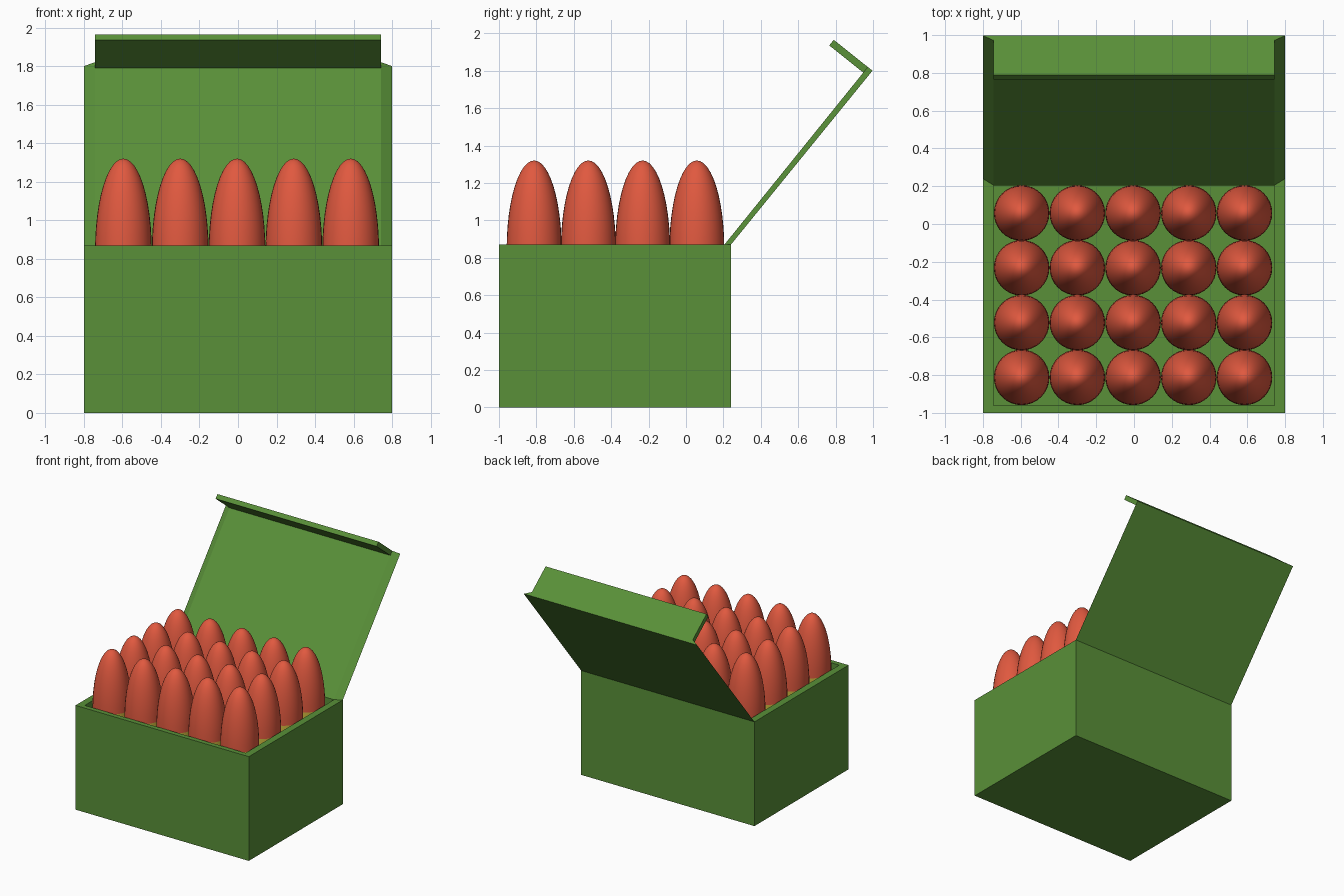
import bpy, bmesh, math

if "Cube" in bpy.data.objects:
    bpy.data.objects.remove(bpy.data.objects["Cube"])


def material(name, col):
    m = bpy.data.materials.new(name)
    m.diffuse_color = (*col, 1)
    m.use_nodes = True
    m.node_tree.nodes["Principled BSDF"].inputs["Base Color"].default_value = m.diffuse_color
    return m


GREEN = material("green", (0.10, 0.28, 0.04))
RED = material("red", (0.75, 0.10, 0.05))
YELLOW = material("yellow", (0.65, 0.50, 0.05))

X_OUT, X_IN = 0.80, 0.743      # half widths outside and inside
TOP, FLOOR = 0.87, 0.04        # rim height, inner floor height


def mesh_from(name, bm, mat):
    bmesh.ops.remove_doubles(bm, verts=bm.verts, dist=1e-5)
    bmesh.ops.recalc_face_normals(bm, faces=bm.faces)
    me = bpy.data.meshes.new(name)
    bm.to_mesh(me)
    bm.free()
    me.materials.append(mat)
    return me


def add(name, me, loc=(0, 0, 0)):
    ob = bpy.data.objects.new(name, me)
    ob.location = loc
    bpy.context.collection.objects.link(ob)
    return ob


def loft(name, rings, mat):
    """Skin a series of vertex rings and cap both ends."""
    bm = bmesh.new()
    rs = [[bm.verts.new(p) for p in r] for r in rings]
    n = len(rs[0])
    for a, b in zip(rs, rs[1:]):
        for i in range(n):
            j = (i + 1) % n
            bm.faces.new((a[i], a[j], b[j], b[i]))
    bm.faces.new(rs[0])
    bm.faces.new(rs[-1])
    return add(name, mesh_from(name, bm, mat))


def rect(hx, y0, y1, z):
    return [(-hx, y0, z), (hx, y0, z), (hx, y1, z), (-hx, y1, z)]


def lathe(name, profile, mat, seg=32):
    bm = bmesh.new()
    vs = [bm.verts.new((r, 0, z)) for r, z in profile]
    es = [bm.edges.new(p) for p in zip(vs, vs[1:])]
    bmesh.ops.spin(bm, geom=vs + es, cent=(0, 0, 0), axis=(0, 0, 1),
                   angle=math.tau, steps=seg)
    me = mesh_from(name, bm, mat)
    me.shade_smooth()
    return me


# Open box: outer shell, rim, inner walls, floor
loft("box", [rect(X_OUT, -1, 0.24, 0), rect(X_OUT, -1, 0.24, TOP),
             rect(X_IN, -0.96, 0.205, TOP), rect(X_IN, -0.96, 0.205, FLOOR)], GREEN)


# Lid panel rising from the back rim, with mitred side edges
def lid_ring(outer, inner):
    return [(-X_OUT, *outer), (X_OUT, *outer), (X_IN, *inner), (-X_IN, *inner)]


loft("lid_panel", [lid_ring((0.24, TOP), (0.205, TOP)),
                   lid_ring((0.997, 1.80), (0.972, 1.82))], GREEN)

# Flap along the free edge of the lid
flap = [(0.972, 1.82), (0.79, 1.965), (0.766, 1.935), (0.948, 1.79)]
loft("lid_flap", [[(x, y, z) for y, z in flap] for x in (-X_IN, X_IN)], GREEN)

# Rounds: pointed tips seated on straight cases
R, SEAM = 0.147, 0.845
tip = lathe("tip", [(R * math.cos(t), SEAM + (1.32 - SEAM) * math.sin(t))
                    for t in (i * math.pi / 24 for i in range(12))] + [(0, 1.32)], RED)
case = lathe("case", [(0, FLOOR), (R, FLOOR), (R, SEAM), (0, SEAM)], YELLOW)
for row in range(4):
    for col in range(5):
        loc = (-0.595 + 0.295 * col, -0.812 + 0.29 * row, 0)
        add(f"tip_{row}_{col}", tip, loc)
        c = add(f"case_{row}_{col}", case, loc)
        if row == col == 0:
            # keep the case rims crisp on the shared mesh
            bpy.context.view_layer.objects.active = c
            c.select_set(True)
            bpy.ops.object.shade_smooth_by_angle(angle=math.radians(40))
            c.select_set(False)
